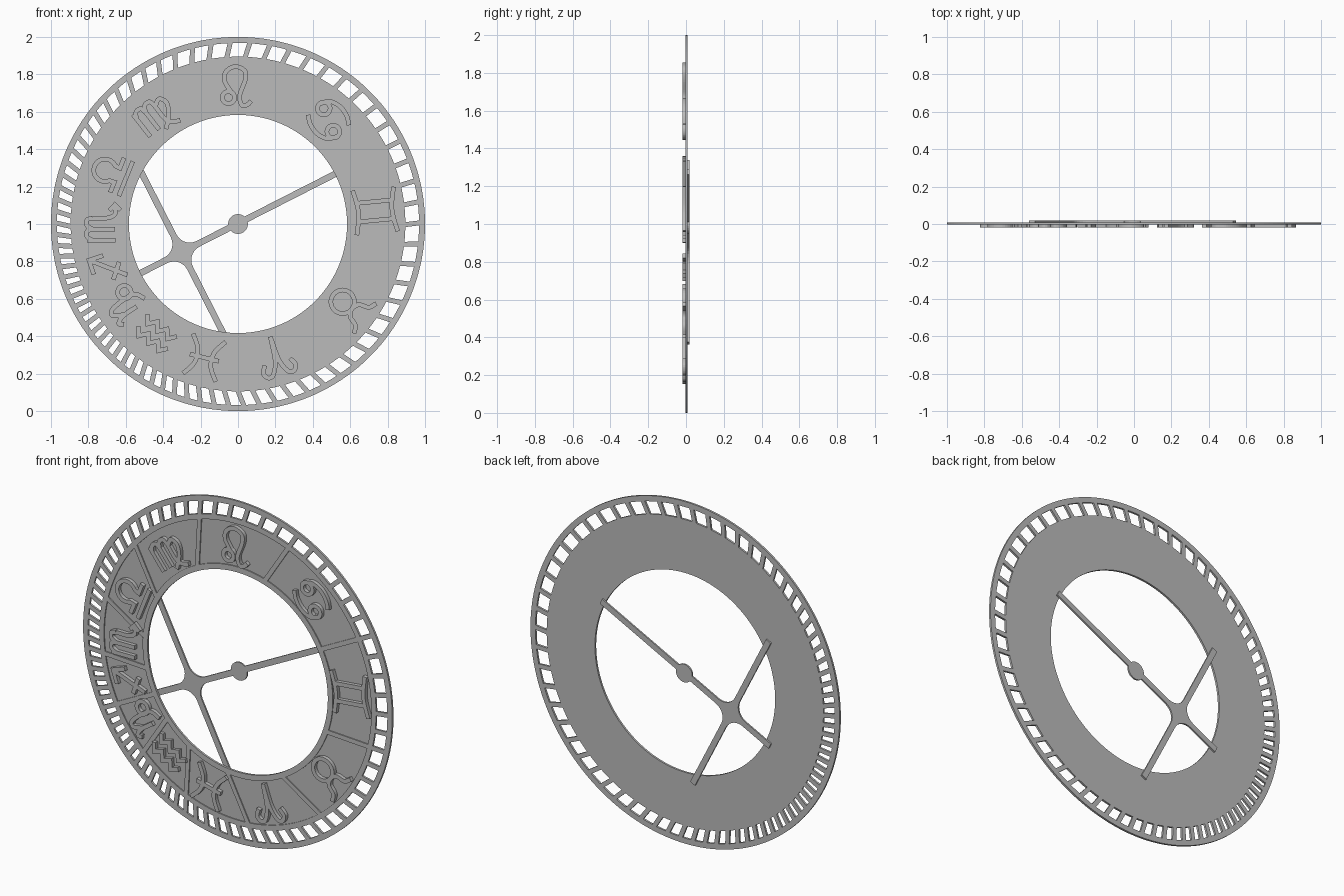
import bpy, bmesh, math
from mathutils import Vector

cube = bpy.data.objects.get("Cube")
if cube:
    bpy.data.objects.remove(cube)

# One plain metal colour
metal = bpy.data.materials.new("grey_metal")
metal.use_nodes = True
colour = (0.5, 0.5, 0.5, 1)
metal.diffuse_color = colour
metal.node_tree.nodes["Principled BSDF"].inputs["Base Color"].default_value = colour

CENTRE_Z = 1.0
AXIS = math.radians(27)            # direction of the long spoke
POLE = Vector((-0.3, -0.15))       # off-centre point all dividers radiate from
FRONT, FLOOR, BACK = -0.003, 0.003, 0.009
SIGN_FRONT, SPOKE_BACK = -0.0185, 0.0185
BAR = 0.026                        # width of dividers, slot bars and sign strokes


def polar(r, a):
    return Vector((r * math.cos(a), r * math.sin(a)))


def arc(cx, cy, r, start=0, end=360):
    steps = max(6, int(abs(end - start) / 12))
    count = steps if abs(end - start) == 360 else steps + 1
    return [Vector((cx, cy)) + polar(r, math.radians(start + (end - start) * i / steps))
            for i in range(count)]


def smooth(*pts):
    """Catmull-Rom curve through a few points."""
    p = [Vector(q) for q in pts]
    p = [2 * p[0] - p[1]] + p + [2 * p[-1] - p[-2]]
    out = []
    for a, b, c, d in zip(p, p[1:], p[2:], p[3:]):
        for k in range(6):
            t = k / 6
            out.append(0.5 * (2 * b + (c - a) * t + (2 * a - 5 * b + 4 * c - d) * t * t
                              + (3 * b - a - 3 * c + d) * t ** 3))
    return out + [p[-2]]


def flip(pts, sx=-1, sy=1):
    return [Vector((q[0] * sx, q[1] * sy)) for q in pts]


def band(bm, left, right, y0, y1, closed=False):
    """Solid strip between two matching outlines in the x-z plane."""
    rows = [[bm.verts.new((p.x, y, p.y + CENTRE_Z)) for p, y in
             ((a, y0), (b, y0), (b, y1), (a, y1))] for a, b in zip(left, right)]
    pairs = list(zip(rows, rows[1:])) + ([(rows[-1], rows[0])] if closed else [])
    for s, t in pairs:
        for k in range(4):
            bm.faces.new((s[k], s[(k + 1) % 4], t[(k + 1) % 4], t[k]))
    if not closed:
        bm.faces.new(rows[0])
        bm.faces.new(rows[-1])


def stroke(bm, pts, width, y0, y1, closed=False):
    """Strip of constant width with mitred corners."""
    left, right, n = [], [], len(pts)
    for i, p in enumerate(pts):
        before = pts[i - 1] if i or closed else None
        after = pts[(i + 1) % n] if i < n - 1 or closed else None
        d1 = (p - before).normalized() if before is not None else (after - p).normalized()
        d2 = (after - p).normalized() if after is not None else d1
        n1, n2 = Vector((-d1.y, d1.x)), Vector((-d2.y, d2.x))
        m = (n1 + n2).normalized()
        off = m * (width / 2 / max(0.5, m.dot(n1)))
        left.append(p + off)
        right.append(p - off)
    band(bm, left, right, y0, y1, closed)


def prism(bm, pts, y0, y1):
    lo, hi = ([bm.verts.new((p.x, y, p.y + CENTRE_Z)) for p in pts] for y in (y0, y1))
    bm.faces.new(lo)
    bm.faces.new(hi)
    for i in range(len(pts)):
        bm.faces.new((lo[i - 1], lo[i], hi[i], hi[i - 1]))


def finish(name, bm):
    bmesh.ops.recalc_face_normals(bm, faces=bm.faces)
    mesh = bpy.data.meshes.new(name)
    bm.to_mesh(mesh)
    bm.free()
    mesh.materials.append(metal)
    bpy.context.collection.objects.link(bpy.data.objects.new(name, mesh))


def ring(name, outer, inner, y0, y1, sides=180):
    bm = bmesh.new()
    angles = [2 * math.pi * i / sides for i in range(sides)]
    band(bm, [polar(outer, a) for a in angles], [polar(inner, a) for a in angles], y0, y1, True)
    finish(name, bm)


def from_pole(a, radius):
    """Point where the ray from the pole at angle a meets a centred circle."""
    d = polar(1, a)
    b = POLE.dot(d)
    return POLE + d * (-b + math.sqrt(b * b - POLE.length_squared + radius ** 2))


def rays(name, count, inner, outer, y0, y1):
    bm = bmesh.new()
    for i in range(count):
        a = AXIS + 2 * math.pi * i / count
        stroke(bm, [from_pole(a, inner), from_pole(a, outer)], BAR, y0, y1)
    finish(name, bm)


# Dial plate, raised rims, slotted edge and dividers
ring("dial_plate", 0.88, 0.6, FLOOR, BACK)
ring("inner_rim", 0.615, 0.583, FRONT, BACK)
ring("middle_rim", 0.895, 0.865, FRONT, BACK)
ring("outer_rim", 1.0, 0.968, FRONT, BACK)
rays("slot_bars", 72, 0.89, 0.972, FRONT, BACK)
rays("sector_dividers", 12, 0.61, 0.87, FRONT, BACK)

# Spokes behind the plate, with a filleted cross hub and a round pivot
bm = bmesh.new()
for i, length in enumerate((0.94, 0.54, 0.285, 0.54)):
    a = AXIS + i * math.pi / 2
    stroke(bm, [POLE + polar(0.08, a), POLE + polar(length, a)], 0.034, BACK, SPOKE_BACK)
finish("spokes", bm)

bm = bmesh.new()
half, fillet = 0.017, 0.08
hub = []
for i in range(4):
    turn = AXIS + i * math.pi / 2
    for p in arc(half + fillet, half + fillet, fillet, 270, 180):
        hub.append(POLE + polar(p.length, math.atan2(p.y, p.x) + turn))
prism(bm, hub, BACK, SPOKE_BACK)
finish("cross_hub", bm)

bm = bmesh.new()
prism(bm, arc(0, 0, 0.053), BACK, SPOKE_BACK)
finish("centre_pivot", bm)


# Raised signs, drawn in hundredths and turned so that up is outward
def sign(name, sector, *strokes):
    place = from_pole(AXIS + math.radians(30 * sector + 15), 0.737)
    up = place.normalized()
    side = Vector((up.y, -up.x))
    bm = bmesh.new()
    for pts in strokes:
        pts = [Vector(p) for p in pts]
        closed = len(pts) == 30
        world = [place + (side * p.x + up * p.y) / 100 for p in pts]
        stroke(bm, world, 0.024, SIGN_FRONT, FLOOR, closed)
    finish(name, bm)


crab = smooth((-9, 4), (-6, 8), (0, 9.5), (6, 8), (10, 5))
sign("crab_sign", 0, crab, flip(crab, -1, -1), arc(-6, 3, 3.4), arc(6, -3, 3.4))

sign("lion_sign", 1, arc(-4, -6, 3.3),
     smooth((-2, -4), (-6, 3), (-5, 8), (0, 10.5), (5, 8), (5, 3), (2, -5), (3, -10), (6, -10), (8, -8)))

# Shared three-stemmed letter shape
stems = [[(u, 7), (u, -8)] for u in (-8, -2)]
arches = [smooth((u, 4), (u + 2, 7), (u + 5, 7), (u + 6, 4)) for u in (-8, -2)]
sign("maiden_sign", 2, *stems, *arches, smooth((4, 4), (4, -5), (6, -9), (10, -11)),
     smooth((4, 3), (8, 5), (10, 1), (7, -5), (1, -10)))
sign("scorpion_sign", 4, *stems, *arches, smooth((4, 4), (4, -4), (6, -8), (10, -8)),
     [(8, -5), (11, -8), (8, -11)])

sign("scales_sign", 3, [(-10, -9), (10, -9)],
     [(-10, -4), (-4, -4)] + arc(0, 3, 6, 225, -45) + [(4, -4), (10, -4)])

sign("archer_sign", 5, [(-7, -9), (7, 8)], [(-1, 8), (7, 8), (7, 0)], [(-7, -1), (1, -7)])

sign("goat_sign", 6, smooth((-9, 7), (-7, 9), (-5, 5), (-5, -4)), arc(5, -3, 3.6),
     smooth((-5, 3), (-2, 9), (1, 8), (2, 0), (1, -7), (-4, -10)))

wave = [(-10 + 3.3 * i, 2 if i % 2 else -2) for i in range(7)]
sign("water_sign", 7, *[[(u, v + h) for u, v in wave] for h in (-4, 4)])

fish = smooth((-9, 11), (-5, 5), (-4, 0), (-5, -5), (-9, -11))
sign("fish_sign", 8, fish, flip(fish), [(-8, 0), (8, 0)])

horn = smooth((0, -11), (1, 2), (4, 9), (7, 10), (9, 7), (7, 3))
sign("ram_sign", 9, horn, flip(horn))

sign("bull_sign", 10, arc(0, -4, 6.3),
     smooth((-10, 11), (-6, 9), (-4, 4), (0, 2.3), (4, 4), (6, 9), (10, 11)))

beam = smooth((-12, 11), (-5, 9.5), (0, 9), (5, 9.5), (12, 11))
sign("twins_sign", 11, beam, flip(beam, 1, -1), *[[(u, 9), (u, -9)] for u in (-5, 5)])
